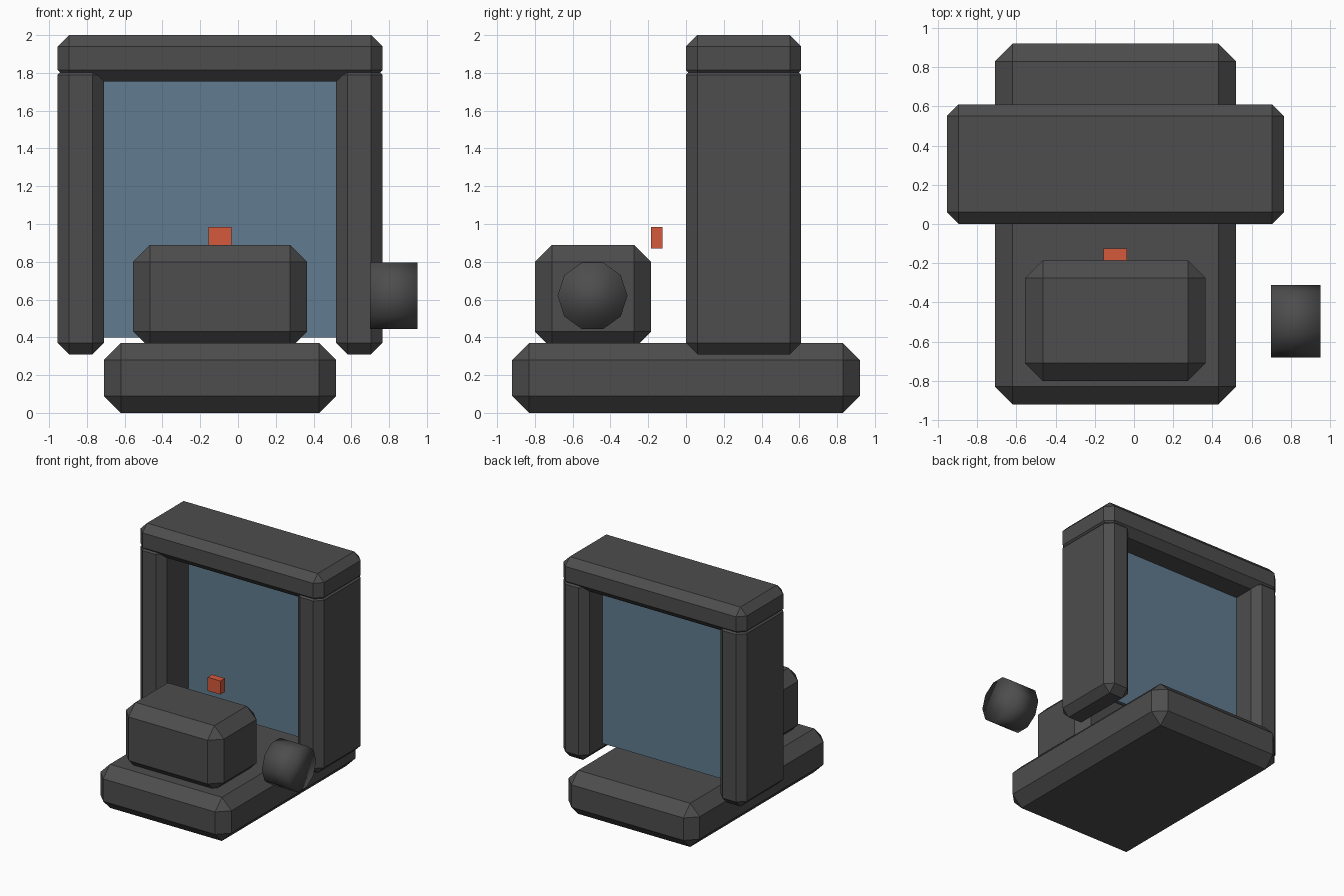
import bpy, math

if "Cube" in bpy.data.objects:
    bpy.data.objects.remove(bpy.data.objects["Cube"])


def material(name, rgb):
    m = bpy.data.materials.new(name)
    m.diffuse_color = (*rgb, 1)
    m.use_nodes = True
    m.node_tree.nodes["Principled BSDF"].inputs["Base Color"].default_value = m.diffuse_color
    return m


DARK = material("dark_grey", (0.075, 0.075, 0.075))
BLUE = material("glass_blue", (0.12, 0.2, 0.28))
RED = material("orange_red", (0.66, 0.1, 0.045))


def box(name, x, y, z, mat, chamfer=0.0):
    """Box from (min, max) ranges with an optional flat chamfer."""
    ranges = (x, y, z)
    bpy.ops.mesh.primitive_cube_add(size=1, location=[(a + b) / 2 for a, b in ranges])
    ob = bpy.context.object
    ob.name = name
    ob.scale = [b - a for a, b in ranges]
    bpy.ops.object.transform_apply(location=False, rotation=False, scale=True)
    ob.data.materials.append(mat)
    if chamfer:
        mod = ob.modifiers.new("chamfer", 'BEVEL')
        mod.width = chamfer
        mod.segments = 1
        mod.limit_method = 'NONE'
        bpy.ops.object.modifier_apply(modifier=mod.name)
    return ob


# Base slab and the console block sunk slightly into it
box("base", (-0.71, 0.52), (-0.92, 0.92), (0, 0.37), DARK, 0.09)
box("console", (-0.555, 0.365), (-0.80, -0.185), (0.34, 0.89), DARK, 0.09)

# Gate frame: two posts and a top beam
DEPTH = (0.0, 0.61)
for side, x in (("left", (-0.955, -0.71)), ("right", (0.52, 0.765))):
    box(side + "_post", x, DEPTH, (0.31, 1.85), DARK, 0.06)
box("top_beam", (-0.955, 0.765), DEPTH, (1.755, 2.0), DARK, 0.06)

# Glass pane between the posts
box("glass_pane", (-0.71, 0.52), (0.354, 0.378), (0.40, 1.757), BLUE)

# Small indicator behind the console
box("indicator", (-0.155, -0.035), (-0.185, -0.125), (0.87, 0.985), RED)

# Ten-sided roller beside the console, axis along x
bpy.ops.mesh.primitive_cylinder_add(
    vertices=10, radius=0.185, depth=0.25, location=(0.825, -0.495, 0.62),
    rotation=(0, math.pi / 2, 0))
roller = bpy.context.object
roller.name = "roller"
bpy.ops.object.transform_apply(location=False, rotation=True, scale=False)
roller.data.materials.append(DARK)
bpy.ops.object.shade_smooth()
